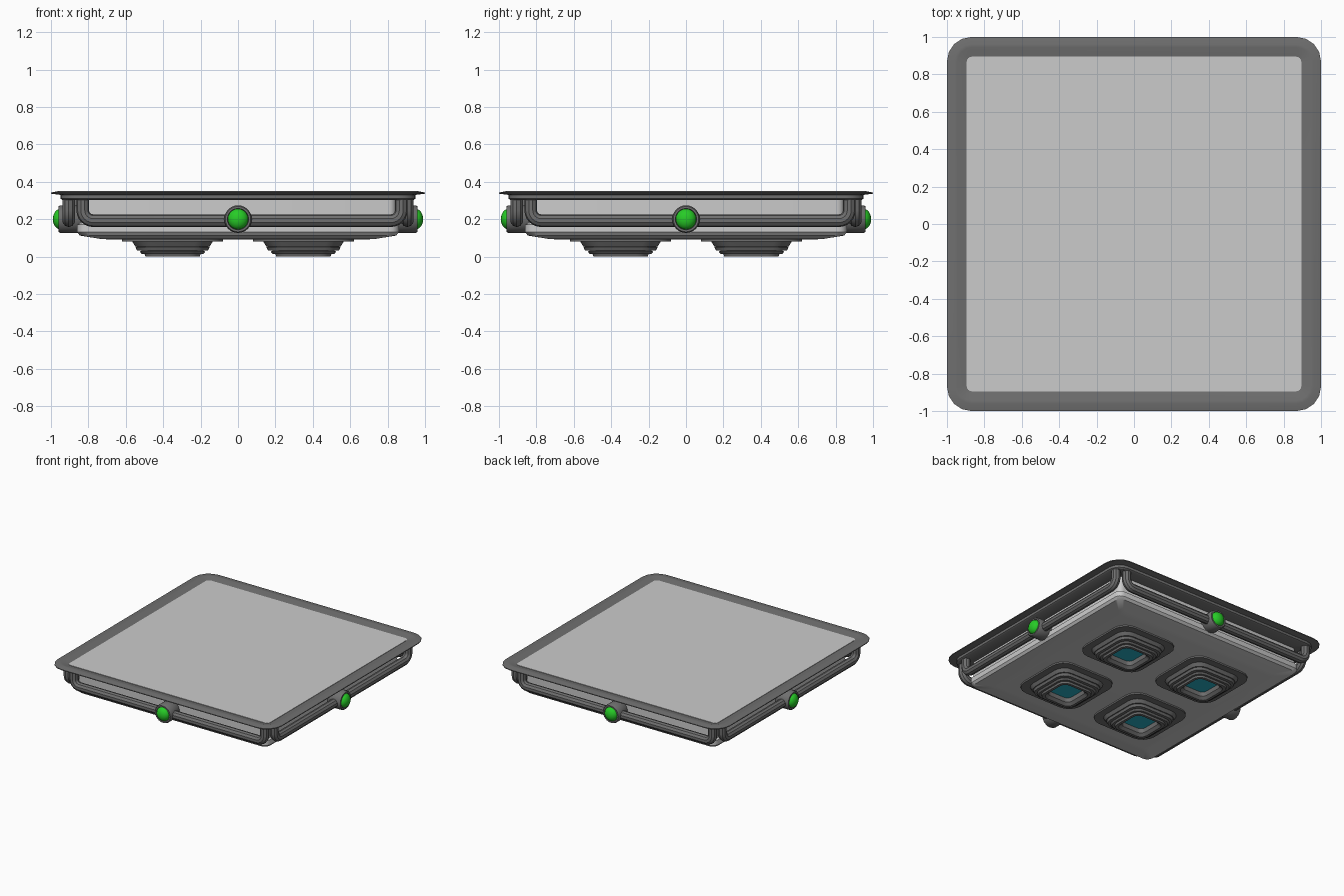
import bpy, bmesh
from math import cos, sin, pi, radians
from mathutils import Matrix, Vector

if "Cube" in bpy.data.objects:
    bpy.data.objects.remove(bpy.data.objects["Cube"])


def material(name, rgb):
    m = bpy.data.materials.new(name)
    m.diffuse_color = (*rgb, 1)
    m.use_nodes = True
    m.node_tree.nodes["Principled BSDF"].inputs["Base Color"].default_value = m.diffuse_color
    return m


DARK = material("dark_grey", (0.16, 0.16, 0.16))
GREEN = material("green", (0.02, 0.6, 0.02))
BLUE = material("blue", (0.02, 0.42, 0.55))


def finish(obj, mat=None, angle=35):
    if mat:
        obj.data.materials.append(mat)
    bpy.ops.object.select_all(action='DESELECT')
    obj.select_set(True)
    bpy.context.view_layer.objects.active = obj
    bpy.ops.object.shade_smooth_by_angle(angle=radians(angle))
    return obj


def from_bmesh(name, bm, mat=None):
    bmesh.ops.recalc_face_normals(bm, faces=bm.faces)
    me = bpy.data.meshes.new(name)
    bm.to_mesh(me)
    bm.free()
    obj = bpy.data.objects.new(name, me)
    bpy.context.collection.objects.link(obj)
    return finish(obj, mat)


def square_loft(name, levels, mat=None, seg=4, at=(0, 0)):
    """Loft rounded squares given as (half size, corner radius, z)."""
    bm = bmesh.new()
    rings = []
    for h, r, z in levels:
        ring = []
        for q in range(4):
            a0 = q * pi / 2
            sx, sy = [(1, 1), (-1, 1), (-1, -1), (1, -1)][q]
            for i in range(seg + 1):
                a = a0 + i / seg * pi / 2
                ring.append(bm.verts.new((at[0] + sx * (h - r) + r * cos(a),
                                          at[1] + sy * (h - r) + r * sin(a), z)))
        rings.append(ring)
    n = len(rings[0])
    for a, b in zip(rings, rings[1:]):
        for i in range(n):
            bm.faces.new((a[i], a[(i + 1) % n], b[(i + 1) % n], b[i]))
    bm.faces.new(rings[0])
    bm.faces.new(rings[-1])
    return from_bmesh(name, bm, mat)


def four_sides(obj):
    """Repeat a front part on the other three sides."""
    base = obj.name
    obj.name = base + "_front"
    for k, side in enumerate(("right", "back", "left"), 1):
        c = obj.copy()
        c.name = base + "_" + side
        c.matrix_world = Matrix.Rotation(k * pi / 2, 4, 'Z') @ obj.matrix_world
        bpy.context.collection.objects.link(c)


# Hull tray under the deck
square_loft("hull", [(0.70, 0.03, 0.092), (0.74, 0.03, 0.095), (0.845, 0.05, 0.112),
                     (0.86, 0.05, 0.13), (0.86, 0.05, 0.17), (0.845, 0.04, 0.18),
                     (0.845, 0.04, 0.31)])

# Deck rim with flange and sloping inner lip
square_loft("deck_rim", [(0.80, 0.05, 0.303), (0.94, 0.09, 0.303), (0.95, 0.10, 0.31),
                         (0.95, 0.10, 0.33), (1.0, 0.13, 0.336), (1.0, 0.13, 0.342),
                         (0.96, 0.09, 0.35), (0.945, 0.08, 0.35), (0.895, 0.03, 0.335)], DARK)
# Deck panel
square_loft("deck_panel", [(0.895, 0.03, 0.325), (0.895, 0.03, 0.338)])

# Stepped lift nozzles with glowing floors
for sx in (-1, 1):
    for sy in (-1, 1):
        c = (0.35 * sx, 0.35 * sy)
        square_loft("nozzle", [
            (0.27, 0.11, 0.10), (0.27, 0.11, 0.08), (0.215, 0.09, 0.08), (0.20, 0.085, 0.055),
            (0.185, 0.08, 0.055), (0.198, 0.085, 0.05), (0.19, 0.08, 0.032), (0.165, 0.07, 0.032),
            (0.175, 0.075, 0.026), (0.165, 0.07, 0.014), (0.15, 0.065, 0.014), (0.145, 0.06, 0.0),
            (0.125, 0.05, 0.0), (0.105, 0.04, 0.02), (0.10, 0.04, 0.055)], DARK, at=c)
        square_loft("nozzle_glow", [(0.10, 0.04, 0.056), (0.098, 0.04, 0.05)], BLUE, at=c)

# Handrail pipe, bent up at both ends into the rim
xl, xr, y, z, b = -0.83, 0.873, -0.905, 0.192, 0.055
path = [(xl, 0.32)]
path += [(xl + b - b * cos(t), z + b - b * sin(t)) for t in (i * pi / 12 for i in range(7))]
path += [(xr - b + b * sin(t), z + b - b * cos(t)) for t in (i * pi / 12 for i in range(7))]
path += [(xr, 0.32)]
cu = bpy.data.curves.new("pipe", 'CURVE')
cu.dimensions = '3D'
cu.bevel_depth = 0.034
cu.bevel_resolution = 3
sp = cu.splines.new('POLY')
sp.points.add(len(path) - 1)
for p, (px, pz) in zip(sp.points, path):
    p.co = (px, y, pz, 1)
tmp = bpy.data.objects.new("pipe_curve", cu)
bpy.context.collection.objects.link(tmp)
bpy.ops.object.select_all(action='DESELECT')
tmp.select_set(True)
bpy.context.view_layer.objects.active = tmp
bpy.ops.object.convert(target='MESH')
pipe = bpy.context.view_layer.objects.active
pipe.name = "pipe"
finish(pipe, DARK)
four_sides(pipe)

# Lamp housing: turned cup around a horizontal axis
bm = bmesh.new()
prof = [(0.0, -0.84), (0.068, -0.84), (0.074, -0.86), (0.074, -0.95), (0.068, -0.96),
        (0.057, -0.96), (0.055, -0.945), (0.0, -0.945)]
vs = [bm.verts.new((r, yy, 0.2)) for r, yy in prof]
es = [bm.edges.new(e) for e in zip(vs, vs[1:])]
bmesh.ops.spin(bm, geom=vs + es, cent=(0, 0, 0.2), axis=(0, 1, 0), angle=2 * pi, steps=24)
bmesh.ops.remove_doubles(bm, verts=bm.verts, dist=0.0005)
four_sides(from_bmesh("lamp_housing", bm, DARK))

# Green lamp dome
bm = bmesh.new()
bmesh.ops.create_uvsphere(bm, u_segments=20, v_segments=12, radius=1)
bmesh.ops.transform(bm, verts=bm.verts, matrix=Matrix.Translation(Vector((0, -0.95, 0.2)))
                    @ Matrix.Diagonal((0.055, 0.04, 0.055, 1)))
four_sides(from_bmesh("lamp_dome", bm, GREEN))
